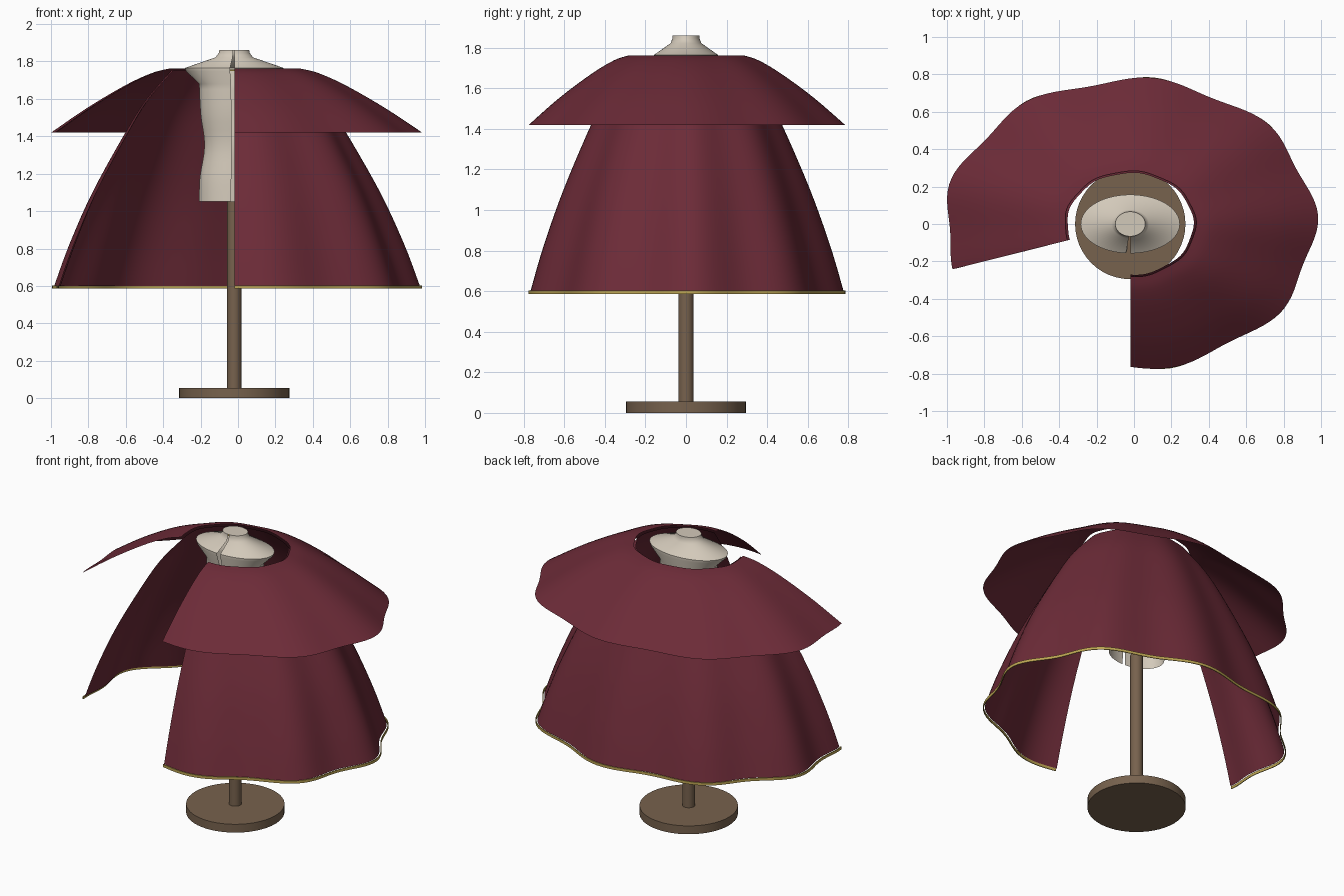
import bpy, bmesh, math
from mathutils import Matrix

if "Cube" in bpy.data.objects:
    bpy.data.objects.remove(bpy.data.objects["Cube"])

CX = -0.02                      # axis of the stand
START, END = -90, 198           # open sweep of the cloak, degrees


def material(name, rgb):
    m = bpy.data.materials.new(name)
    m.diffuse_color = (*rgb, 1)
    m.use_nodes = True
    m.node_tree.nodes["Principled BSDF"].inputs["Base Color"].default_value = m.diffuse_color
    return m


WINE = material("wine cloth", (0.150, 0.024, 0.039))
LINEN = material("linen", (0.65, 0.585, 0.49))
WOOD = material("brown wood", (0.185, 0.122, 0.075))
GOLD = material("gold braid", (0.50, 0.37, 0.085))


def finish(bm, name, mat, angle=40):
    me = bpy.data.meshes.new(name)
    bm.to_mesh(me)
    bm.free()
    ob = bpy.data.objects.new(name, me)
    bpy.context.collection.objects.link(ob)
    me.materials.append(mat)
    bpy.ops.object.select_all(action='DESELECT')
    ob.select_set(True)
    bpy.context.view_layer.objects.active = ob
    bpy.ops.object.shade_smooth_by_angle(angle=math.radians(angle))
    return ob


def smooth_profile(pts, n):
    """Catmull-Rom resampling of a short profile."""
    out = []
    for i in range(len(pts) - 1):
        p = [pts[max(i - 1, 0)], pts[i], pts[i + 1], pts[min(i + 2, len(pts) - 1)]]
        for k in range(n):
            t = k / n
            out.append(tuple(0.5 * (2 * b + (c - a) * t + (2 * a - 5 * b + 4 * c - d) * t * t
                                    + (3 * b - a - 3 * c + d) * t ** 3)
                             for a, b, c, d in zip(*p)))
    return out + [tuple(pts[-1])]


def sweep(profile, start, end, steps, amp=0.0, closed=False, cap_top=False):
    """Sweep rings of (rx, ry, z, wave) around the axis, leaving the front open."""
    bm = bmesh.new()
    rows = []
    for rx, ry, z, wave in profile:
        row = []
        for i in range(steps + 1):
            a = math.radians(start + (end - start) * i / steps)
            f = 1 + wave * amp * math.cos(9 * (a - math.radians(3)))
            row.append(bm.verts.new((CX + rx * f * math.cos(a), ry * f * math.sin(a), z)))
        rows.append(row)
    pairs = list(zip(rows, rows[1:]))
    if closed:
        pairs.append((rows[-1], rows[0]))
    for up, low in pairs:
        for i in range(steps):
            bm.faces.new((up[i], low[i], low[i + 1], up[i + 1]))
    if cap_top:
        bm.faces.new(rows[0])
    if closed:                  # close the two ends of a solid band
        bm.faces.new([r[0] for r in rows])
        bm.faces.new([r[-1] for r in reversed(rows)])
        bmesh.ops.recalc_face_normals(bm, faces=bm.faces)
    return bm


def band(name, rx, ry, z0, z1, thick, amp):
    ring = [(rx - thick, ry - thick, z1, 1), (rx - thick, ry - thick, z0, 1),
            (rx, ry, z0, 1), (rx, ry, z1, 1)]
    finish(sweep(ring, START, END, 120, amp, closed=True), name, GOLD)


def cylinder(name, radius, z0, z1, sides):
    bm = bmesh.new()
    bmesh.ops.create_cone(bm, cap_ends=True, segments=sides, radius1=radius, radius2=radius,
                          depth=z1 - z0, matrix=Matrix.Translation((CX, 0, (z0 + z1) / 2)))
    return finish(bm, name, WOOD)


# Stand
cylinder("stand_base", 0.295, 0, 0.055, 48)
cylinder("stand_pole", 0.038, 0.055, 1.05, 20)

# Dress form: neck, shoulders and waist, with a narrow front slit
neck = [(0.080, 0.066, 1.86, 0), (0.083, 0.067, 1.845, 0), (0.100, 0.076, 1.822, 0)]
body = [(0.188, 0.140, 1.68, 0), (0.180, 0.132, 1.52, 0), (0.159, 0.112, 1.35, 0),
        (0.184, 0.125, 1.18, 0), (0.188, 0.130, 1.05, 0)]
shoulder = [(0.265, 0.157, 1.765, 0), (0.258, 0.157, 1.748, 0)]
finish(sweep(neck + shoulder + smooth_profile(body, 4), -90, 265, 64, cap_top=True),
       "dress_form", LINEN, 50)

# Long cloak with folds down its length
cloak = [(0.337, 0.272, 1.755, 0.3), (0.472, 0.376, 1.60, 0.5), (0.585, 0.465, 1.42, 0.7),
         (0.76, 0.598, 1.10, 0.85), (0.882, 0.693, 0.82, 1), (0.962, 0.756, 0.60, 1)]
finish(sweep(smooth_profile(cloak, 5), START, END, 120, 0.033), "cloak", WINE, 60)

# Short shoulder cape with softer waves
cape = [(0.350, 0.282, 1.762, 0.5), (0.444, 0.354, 1.738, 0.6), (0.588, 0.464, 1.672, 0.7),
        (0.79, 0.622, 1.553, 0.85), (0.985, 0.771, 1.42, 1)]
finish(sweep(smooth_profile(cape, 5), START, END, 120, 0.021), "shoulder_cape", WINE, 60)

# Braid along the hem and inside the collar
band("hem_braid", 0.975, 0.766, 0.585, 0.603, 0.005, 0.031)
band("collar_braid", 0.240, 0.140, 1.748, 1.758, 0.006, 0)
